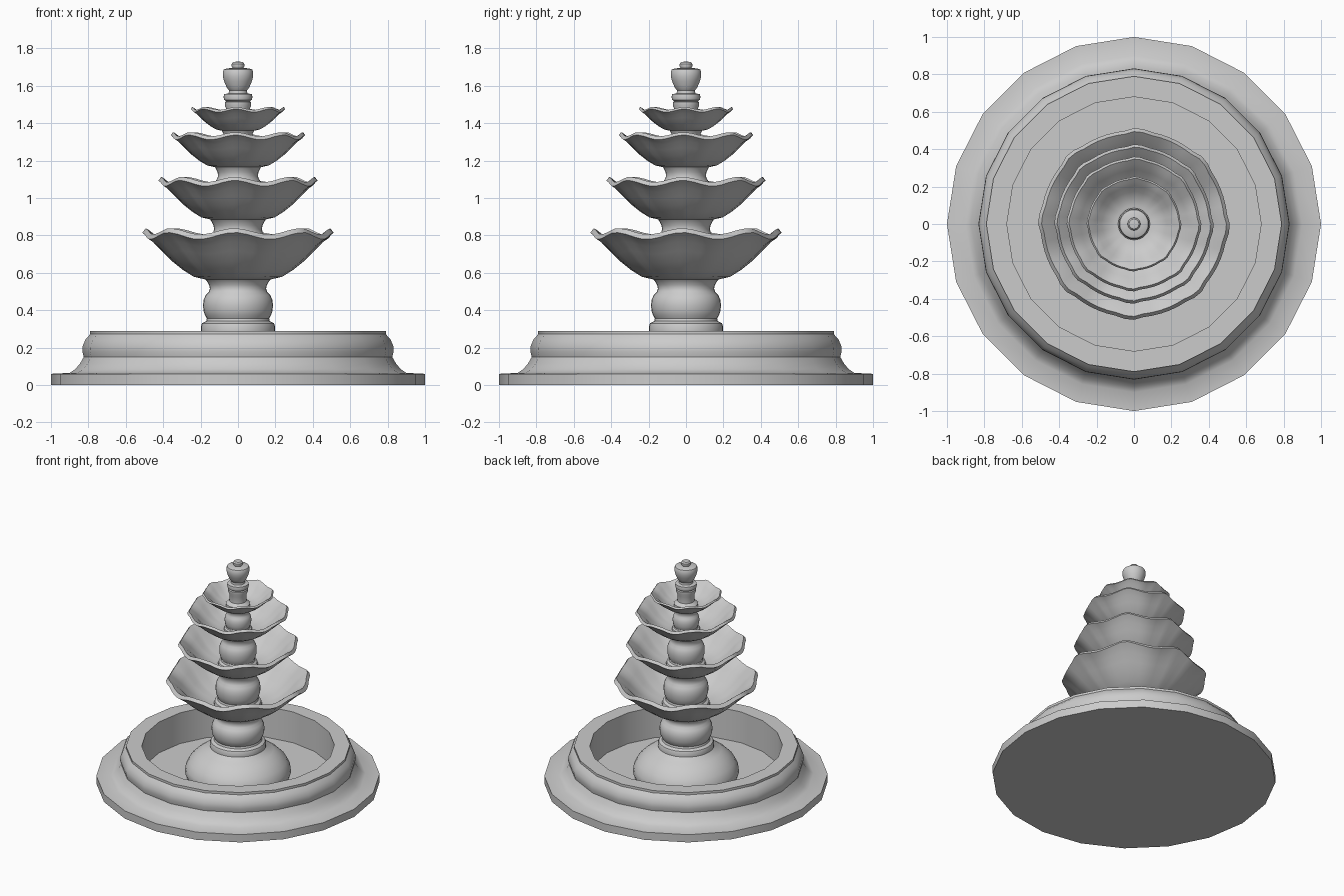
import bpy, bmesh
from math import sin, cos, pi, radians

if "Cube" in bpy.data.objects:
    bpy.data.objects.remove(bpy.data.objects["Cube"])


def lathe(name, profile, sides, warp=None, angle=35):
    """Revolve (r, z) points about z; warp(r, z, theta) may bend the result."""
    bm = bmesh.new()
    rings = []
    for r, z in profile:
        if r == 0:
            rings.append([bm.verts.new((0, 0, z))])
            continue
        ring = []
        for i in range(sides):
            t = 2 * pi * i / sides
            rr, zz = warp(r, z, t) if warp else (r, z)
            ring.append(bm.verts.new((rr * cos(t), rr * sin(t), zz)))
        rings.append(ring)
    for a, b in zip(rings, rings[1:]):
        for i in range(sides):
            j = (i + 1) % sides
            if len(a) == 1:
                bm.faces.new((a[0], b[i], b[j]))
            elif len(b) == 1:
                bm.faces.new((a[i], a[j], b[0]))
            else:
                bm.faces.new((a[i], a[j], b[j], b[i]))
    bmesh.ops.recalc_face_normals(bm, faces=bm.faces)
    mesh = bpy.data.meshes.new(name)
    bm.to_mesh(mesh)
    bm.free()
    ob = bpy.data.objects.new(name, mesh)
    bpy.context.collection.objects.link(ob)
    bpy.ops.object.select_all(action='DESELECT')
    ob.select_set(True)
    bpy.context.view_layer.objects.active = ob
    bpy.ops.object.shade_smooth_by_angle(angle=radians(angle))
    return ob


def column(name, r, z0, z1):
    """Baluster: plinth ring, round belly, neck and flared cap."""
    shape = [(0, 0), (1, 0), (1, .09), (.97, .14), (.86, .18), (.84, .23),
             (.89, .29), (.93, .37), (.945, .48), (.93, .58), (.87, .67),
             (.79, .73), (.76, .79), (.78, .86), (.85, .94), (.91, .98),
             (.91, 1), (0, 1)]
    return lathe(name, [(a * r, z0 + b * (z1 - z0)) for a, b in shape], 32)


def bowl(name, R, z0, z1):
    """Petalled bowl: eight ribs, with the rim rising at each rib."""
    shape = [(0, 0), (.35, 0), (.46, .05), (.57, .18), (.68, .34), (.79, .53),
             (.88, .70), (.96, .82), (.99, .86), (.955, .95), (.88, .84),
             (.80, .70), (.68, .46), (.55, .29), (.40, .18), (0, .15)]
    h = z1 - z0

    def warp(r, z, t):
        w = max(0, (r / R - .35) / .65)
        wave = cos(8 * (t + .04))
        rib = max(0, wave) ** 4
        return r * (1 + .03 * rib * min(1, w * 4)), z + .07 * h * w ** 2 * wave

    return lathe(name, [(a * R, z0 + b * h) for a, b in shape], 64, warp, 30)


# Twenty-sided pool with stepped moulding, rim and sunken floor
lathe("pool_basin", [(0, 0), (1, 0), (1, .06), (.90, .065), (.87, .085),
                     (.845, .115), (.825, .15), (.832, .18), (.83, .21),
                     (.815, .245), (.79, .272), (.79, .29), (.68, .29),
                     (.68, .05), (0, .05)], 20)

# Domed foot in the pool
lathe("pedestal_dome", [(0, .04), (.355, .04), (.375, .09), (.37, .13),
                        (.345, .18), (.30, .225), (.25, .26), (.20, .28),
                        (.185, .30), (0, .30)], 32)

# Tiers: column radius and span, then bowl radius and span
tiers = [(.198, .29, .575, .505, .565, .835),
         (.168, .60, .895, .42, .885, 1.11),
         (.140, .91, 1.175, .355, 1.165, 1.35),
         (.100, 1.18, 1.37, .25, 1.36, 1.485)]
for n, (cr, c0, c1, br, b0, b1) in enumerate(tiers, 1):
    column(f"column_{n}", cr, c0, c1)
    bowl(f"bowl_{n}", br, b0, b1)

# Finial: post, collar, urn and knob
lathe("finial", [(0, 1.37), (.085, 1.37), (.085, 1.40), (.06, 1.42),
                 (.06, 1.47), (.07, 1.495), (.07, 1.512), (.063, 1.517),
                 (.074, 1.525), (.077, 1.54), (.074, 1.555), (.05, 1.56),
                 (.048, 1.575), (.06, 1.59), (.066, 1.605), (.075, 1.625),
                 (.081, 1.65), (.081, 1.675), (.076, 1.687), (.06, 1.693),
                 (.03, 1.695), (.034, 1.705), (.034, 1.717), (.026, 1.727),
                 (0, 1.73)], 32)
